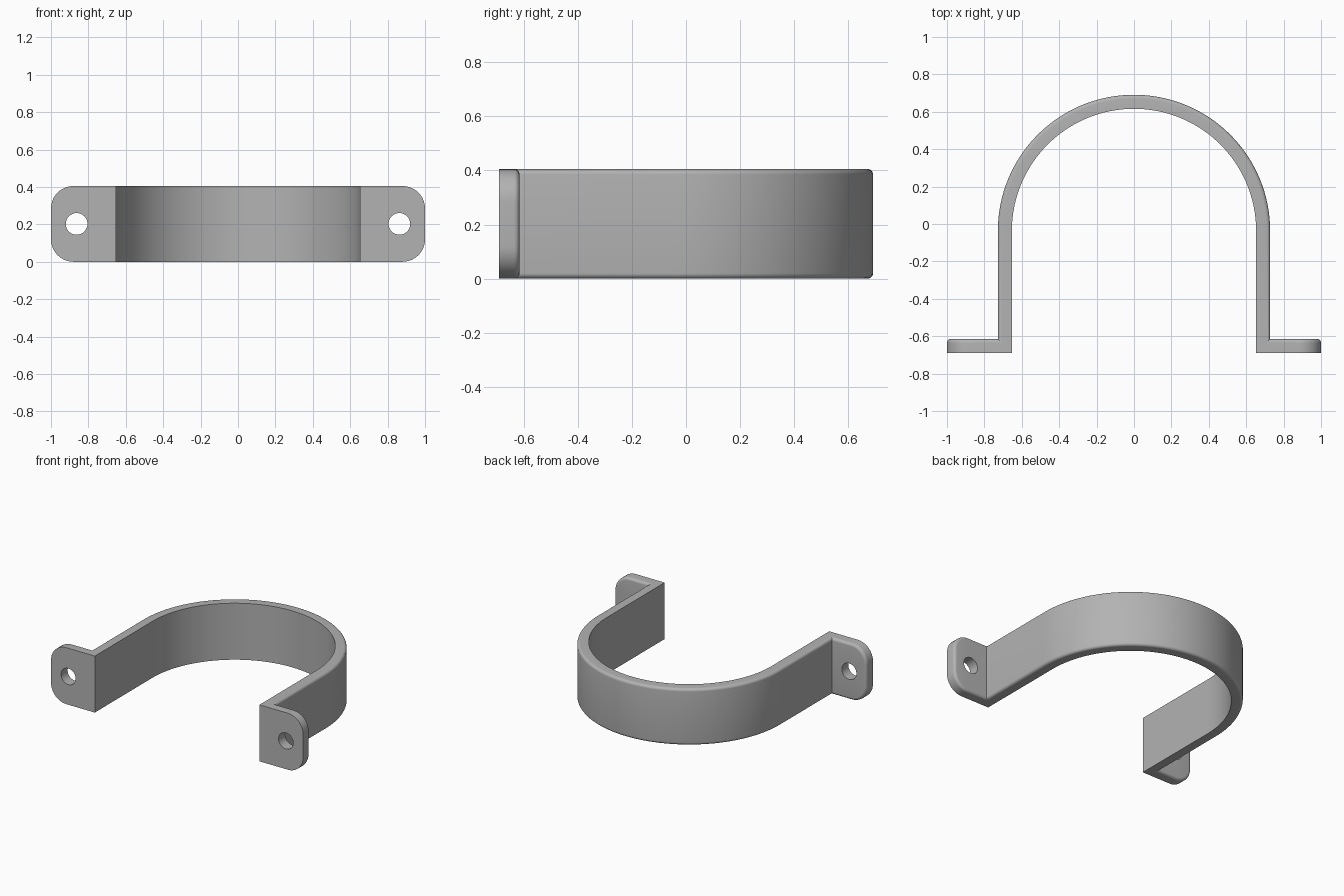
import bpy, bmesh
from math import sin, cos, pi

cube = bpy.data.objects.get("Cube")
if cube:
    bpy.data.objects.remove(cube)

# Main sizes
HEIGHT, THICK, FILLET = 0.405, 0.075, 0.02
INNER_R, ARC_Y, FRONT_Y = 0.653, -0.037, -0.69
CORNER, HOLE_X, HOLE_R = 0.12, 0.863, 0.058

# Half section: distance from the inner face, inset from the edge
half = [(0, 0)] + [(THICK - FILLET + FILLET * sin(i * pi / 12),
                    FILLET - FILLET * cos(i * pi / 12)) for i in range(7)]
section = half + [(d, HEIGHT - i) for d, i in reversed(half)]

bm = bmesh.new()


def ring(points):
    return [bm.verts.new(p) for p in points]


def bridge(a, b, closed=True):
    n = len(a)
    for i in range(n if closed else n - 1):
        j = (i + 1) % n
        bm.faces.new((a[i], a[j], b[j], b[i]))


def edge_loop(ring_verts):
    pairs = zip(ring_verts, ring_verts[1:] + ring_verts[:1])
    return [bm.edges.get(p) or bm.edges.new(p) for p in pairs]


# Curved band with straight legs, mitred where the feet turn outward
ARC_STEPS = 64
band = [ring((INNER_R + d, FRONT_Y + d, z) for d, z in section)]
for k in range(ARC_STEPS + 1):
    a = pi * k / ARC_STEPS
    band.append(ring(((INNER_R + d) * cos(a), ARC_Y + (INNER_R + d) * sin(a), z)
                     for d, z in section))
band.append(ring((-INNER_R - d, FRONT_Y + d, z) for d, z in section))
for a, b in zip(band, band[1:]):
    bridge(a, b)


# Foot outline at one depth, with rounded outer corners
def foot_outline(side, d, inset):
    r = CORNER - inset
    pts = [(INNER_R + d, inset)]
    for start, cz in ((-pi / 2, CORNER), (0, HEIGHT - CORNER)):
        for k in range(11):
            a = start + k * pi / 20
            pts.append((1 - CORNER + r * cos(a), cz + r * sin(a)))
    pts.append((INNER_R + d, HEIGHT - inset))
    return ring((side * x, FRONT_Y + d, z) for x, z in pts)


# Mounting feet with a screw hole through each
for side in (1, -1):
    layers = [foot_outline(side, d, i) for d, i in half]
    for a, b in zip(layers, layers[1:]):
        bridge(a, b, closed=False)
    holes = [ring((side * (HOLE_X + HOLE_R * cos(k * pi / 16)), FRONT_Y + d,
                   HEIGHT / 2 + HOLE_R * sin(k * pi / 16)) for k in range(32))
             for d in (0, THICK)]
    bridge(holes[0], holes[1])
    for outline, hole, facing in ((layers[0], holes[0], -1), (layers[-1], holes[1], 1)):
        bmesh.ops.triangle_fill(bm, use_beauty=True, normal=(0, facing, 0),
                                edges=edge_loop(outline) + edge_loop(hole))

bmesh.ops.remove_doubles(bm, verts=bm.verts[:], dist=0.0001)
bmesh.ops.recalc_face_normals(bm, faces=bm.faces[:])

mesh = bpy.data.meshes.new("pipe_clamp")
bm.to_mesh(mesh)
bm.free()
clamp = bpy.data.objects.new("pipe_clamp", mesh)
bpy.context.collection.objects.link(clamp)

# Plain grey metal
grey = bpy.data.materials.new("grey")
grey.use_nodes = True
colour = (0.45, 0.45, 0.45, 1)
grey.diffuse_color = colour
grey.node_tree.nodes["Principled BSDF"].inputs["Base Color"].default_value = colour
mesh.materials.append(grey)

bpy.context.view_layer.objects.active = clamp
clamp.select_set(True)
bpy.ops.object.shade_smooth_by_angle(angle=pi / 6)
